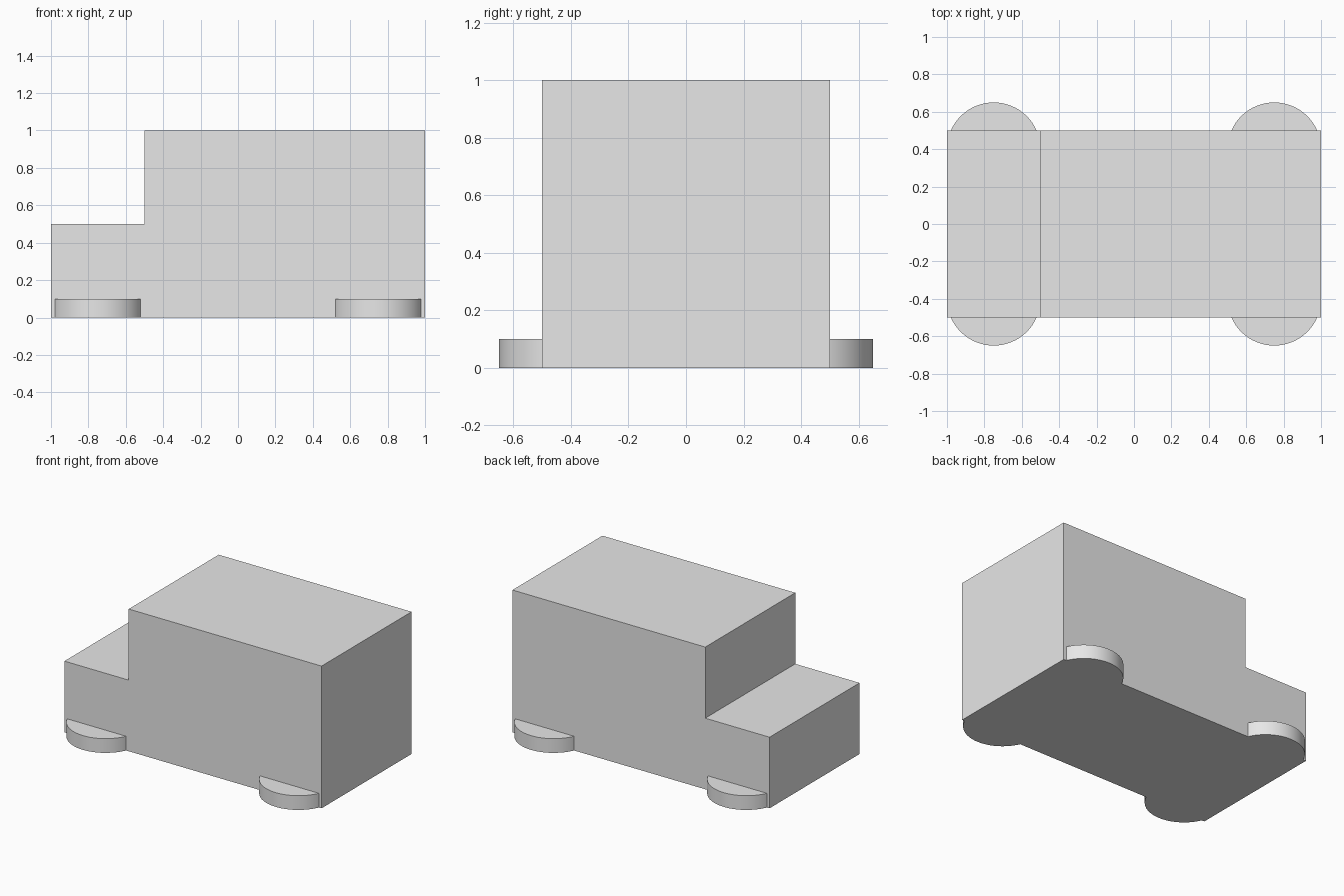
import bpy
import bmesh

cube = bpy.data.objects.get("Cube")
if cube:
    bpy.data.objects.remove(cube, do_unlink=True)

grey = bpy.data.materials.new("plain_grey")
grey.use_nodes = True
colour = (0.8, 0.8, 0.8, 1)
grey.diffuse_color = colour
grey.node_tree.nodes["Principled BSDF"].inputs["Base Color"].default_value = colour


def extrude_profile(name, points, half_width):
    """Extrude an x-z outline evenly to both sides along y."""
    bm = bmesh.new()
    face = bm.faces.new([bm.verts.new((x, -half_width, z)) for x, z in points])
    new = bmesh.ops.extrude_face_region(bm, geom=[face])["geom"]
    verts = [v for v in new if isinstance(v, bmesh.types.BMVert)]
    bmesh.ops.translate(bm, verts=verts, vec=(0, 2 * half_width, 0))
    bmesh.ops.recalc_face_normals(bm, faces=bm.faces)
    mesh = bpy.data.meshes.new(name)
    bm.to_mesh(mesh)
    bm.free()
    mesh.materials.append(grey)
    obj = bpy.data.objects.new(name, mesh)
    bpy.context.collection.objects.link(obj)
    return obj


# Stepped body: low hood on the right, tall box behind it
extrude_profile("van_body", [(-1, 0), (1, 0), (1, 1), (-0.5, 1), (-0.5, 0.5), (-1, 0.5)], 0.5)

# Four flat-lying wheel discs, partly sunk into the body
for x_name, x in (("right", -0.75), ("left", 0.75)):
    for y_name, y in (("front", -0.4), ("back", 0.4)):
        bpy.ops.mesh.primitive_cylinder_add(vertices=64, radius=0.25, depth=0.1, location=(x, y, 0.05))
        wheel = bpy.context.object
        wheel.name = f"{y_name}_{x_name}_wheel"
        wheel.data.materials.append(grey)
        bpy.ops.object.shade_smooth_by_angle()
